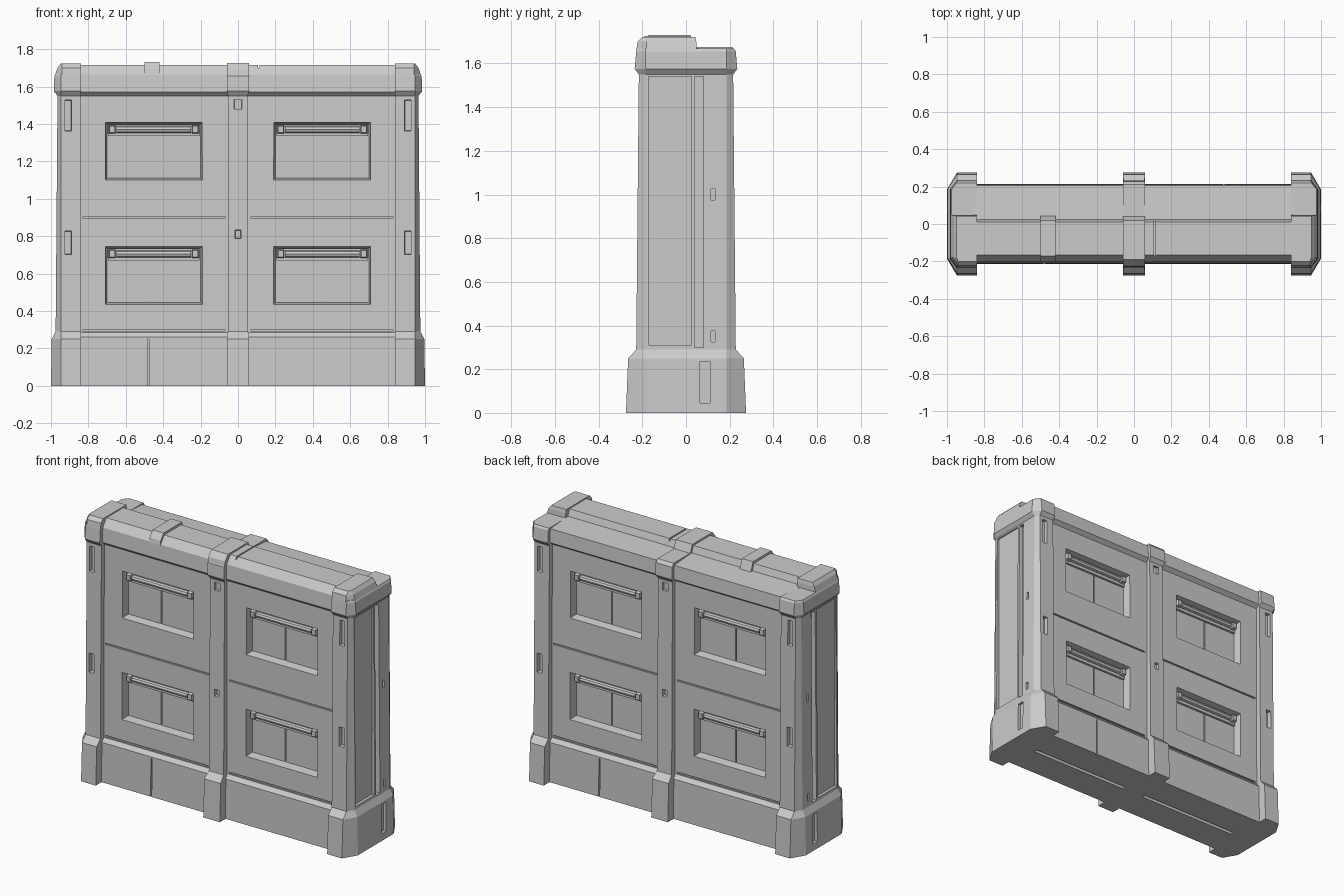
import bpy, bmesh

if "Cube" in bpy.data.objects:
    bpy.data.objects.remove(bpy.data.objects["Cube"])


def finish(name, bm):
    bmesh.ops.recalc_face_normals(bm, faces=bm.faces)
    me = bpy.data.meshes.new(name)
    bm.to_mesh(me)
    bm.free()
    ob = bpy.data.objects.new(name, me)
    bpy.context.collection.objects.link(ob)
    return ob


def loft(bm, rings):
    rows = [[bm.verts.new(p) for p in r] for r in rings]
    n = len(rows[0])
    for a, b in zip(rows, rows[1:]):
        for i in range(n):
            j = (i + 1) % n
            bm.faces.new((a[i], a[j], b[j], b[i]))
    bm.faces.new(rows[0])
    bm.faces.new(rows[-1][::-1])


def box(bm, x0, x1, y0, y1, z0, z1, inset=0.0):
    # inset narrows the far (y1) end
    def ring(y, i):
        return [(x0 + i, y, z0 + i), (x1 - i, y, z0 + i), (x1 - i, y, z1 - i), (x0 + i, y, z1 - i)]
    loft(bm, [ring(y0, 0), ring(y1, inset)])


def rod(bm, x0, x1, y, z, r):
    pts = [(1, 0), (.7, .7), (0, 1), (-.7, .7), (-1, 0), (-.7, -.7), (0, -1), (.7, -.7)]
    loft(bm, [[(x, y + a * r, z + b * r) for a, b in pts] for x in (x0, x1)])


def apply_mods(ob):
    bpy.context.view_layer.update()
    me = bpy.data.meshes.new_from_object(ob.evaluated_get(bpy.context.evaluated_depsgraph_get()))
    ob.modifiers.clear()
    ob.data = me


def cut(ob, bm, mirror=False):
    cutter = finish("cutter", bm)
    cutter.hide_render = True
    m = ob.modifiers.new("cut", 'BOOLEAN')
    m.operation, m.solver, m.object = 'DIFFERENCE', 'EXACT', cutter
    if mirror:
        ob.modifiers.new("mirror", 'MIRROR')
    apply_mods(ob)
    bpy.data.objects.remove(cutter)


WINDOWS = [(x, z) for x in (-0.45, 0.45) for z in (0.59, 1.255)]

# Wall core: stepped cross-section run along x
prof = [(-.215, 0), (-.212, .26), (-.19, .285), (-.186, 1.55), (-.207, 1.57), (-.202, 1.665),
        (-.165, 1.715), (.01, 1.715), (.025, 1.672), (.207, 1.66), (.212, 1.57), (.186, 1.55),
        (.19, .285), (.212, .26), (.215, 0)]
bm = bmesh.new()
loft(bm, [[(x, y, z) for y, z in prof] for x in (-.86, .86)])
wall = finish("wall", bm)

# Window recesses, panel seams, underside slots
bm = bmesh.new()
for s in (-1, 1):
    for x, z in WINDOWS:
        box(bm, x - .26, x + .26, s * .193, s * .13, z - .155, z + .155, .012)
    for x in (-.45, .45):
        box(bm, x - .38, x + .38, s * .25, s * .178, .895, .905)
        box(bm, x - .38, x + .38, s * .25, s * .178, .292, .3)
    box(bm, s * .48 - .004, s * .48 + .004, s * .25, s * .203, -.01, .25)
    box(bm, min(s * .08, s * .8), max(s * .08, s * .8), -.012, .012, -.02, .02)
box(bm, .106, .114, -.18, .03, 1.70, 1.75)
cut(wall, bm)

# Shutter plates, housings, rollers and end brackets in each window
plates, housing = bmesh.new(), bmesh.new()
for s in (-1, 1):
    for x, z in WINDOWS:
        seam = x - .01
        box(plates, x - .25, seam - .004, s * .125, s * .137, z - .145, z + .09)
        box(plates, seam + .004, x + .25, s * .125, s * .137, z - .145, z + .09)
        box(housing, x - .245, x + .245, s * .125, s * .152, z + .08, z + .143)
        rod(housing, x - .2, x + .2, s * .158, z + .115, .018)
        for e in (-1, 1):
            c = x + e * .222
            box(housing, c - .02, c + .02, s * .14, s * .178, z + .092, z + .14, .006)
finish("window_shutters", plates)
finish("shutter_housings", housing)

# Corner towers with flared feet and caps, chamfered outer edges
LEVELS = [(0, .275, 1.0), (.25, .265, .996), (.29, .228, .975), (1.55, .216, .965),
          (1.575, .235, .985), (1.655, .228, .982), (1.668, .22, .975)]
bm = bmesh.new()
loft(bm, [[(.84, -y, z), (.947, -y, z), (x, -.185, z), (x, .185, z), (.947, y, z), (.84, y, z)]
          for z, y, x in LEVELS])
tower = finish("corner_towers", bm)
bm = bmesh.new()
for s in (-1, 1):
    for z0, z1 in ((1.36, 1.53), (.7, .83)):
        box(bm, .888, .928, s * .26, s * .195, z0, z1, .004)
box(bm, .956, 1.1, -.172, .025, .31, 1.54)
box(bm, .94, 1.1, .04, .08, .30, 1.54)
box(bm, .98, 1.1, .065, .11, .045, .235)
for z in (.35, 1.0):
    box(bm, .95, 1.1, .115, .132, z - .025, z + .025)
cut(tower, bm, True)

# Raised front halves of the corner caps
bm = bmesh.new()
loft(bm, [[(.84, a, z), (.94, a, z), (x, -.18, z), (x, b, z), (.84, b, z)]
          for z, a, b, x in ((1.655, -.228, .05, .98), (1.70, -.222, .047, .965), (1.722, -.2, .042, .948))])
caps = finish("corner_cap_tops", bm)
caps.modifiers.new("mirror", 'MIRROR')
apply_mods(caps)

# Centre pillar with foot and cap
bm = bmesh.new()
loft(bm, [[(-w, -y, z), (w, -y, z), (w, y, z), (-w, y, z)]
          for z, y, w in ((0, .275, .06), (.25, .265, .06), (.29, .226, .054), (1.55, .214, .052),
                          (1.575, .232, .06), (1.655, .228, .06), (1.675, .212, .058))])
pillar = finish("centre_pillar", bm)
bm = bmesh.new()
for s in (-1, 1):
    box(bm, -.024, .024, s * .26, s * .2, 1.475, 1.535, .005)
    box(bm, -.018, .018, s * .26, s * .2, .785, .835, .004)
cut(pillar, bm)

# Straps over the raised top ridge
bm = bmesh.new()
for x, w, front, top in ((0, .06, -.225, 1.726), (-.46, .04, -.207, 1.73)):
    strap = [(front, 1.66), (front + .005, 1.69), (front + .035, top), (.02, top), (.045, 1.665)]
    loft(bm, [[(x + e * w, y, z) for y, z in strap] for e in (-1, 1)])
finish("ridge_straps", bm)
